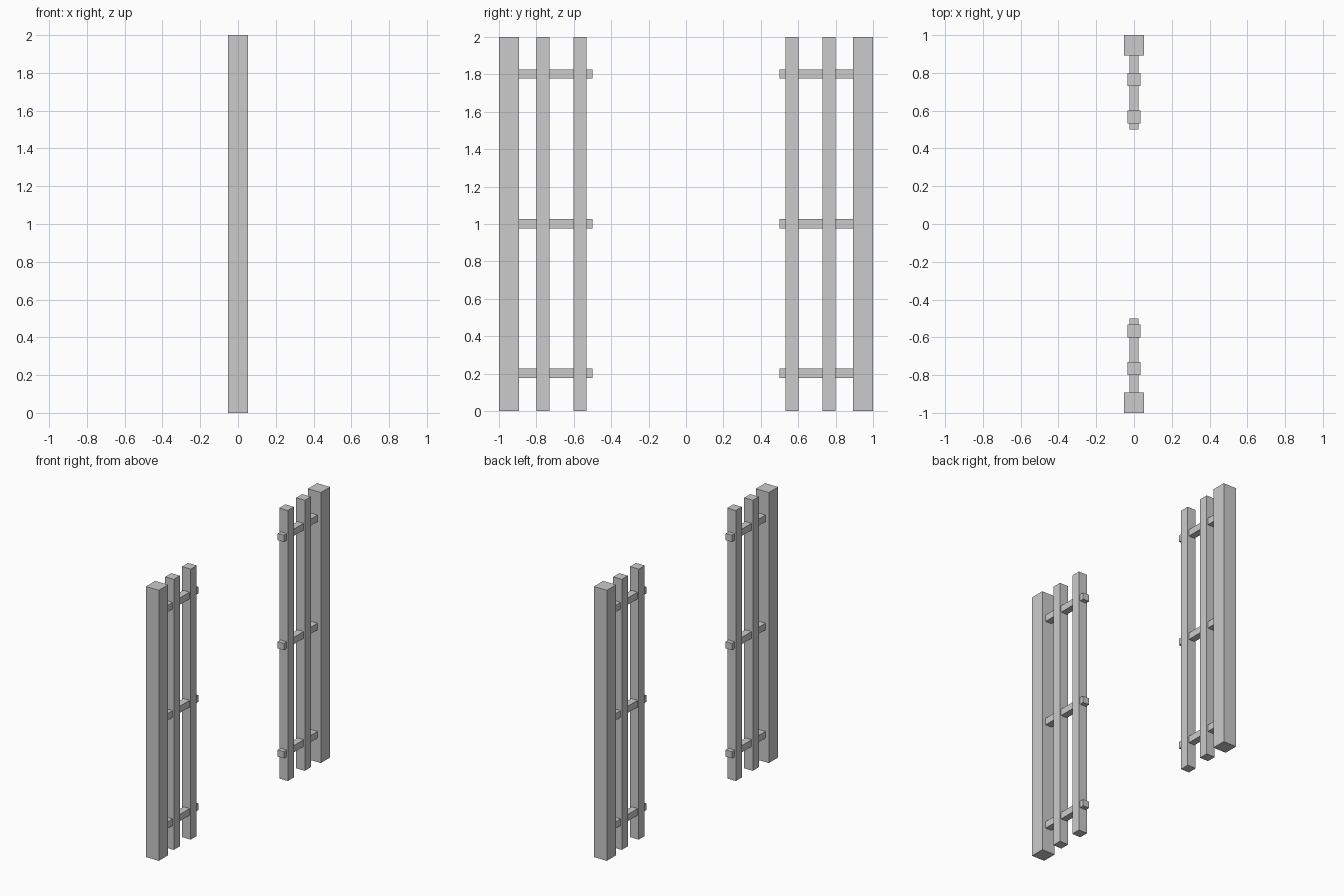
import bpy

if "Cube" in bpy.data.objects:
    bpy.data.objects.remove(bpy.data.objects["Cube"])

HEIGHT = 2.0


def box(name, size, center):
    """Box with real dimensions baked into its mesh."""
    bpy.ops.mesh.primitive_cube_add(size=1, location=center)
    obj = bpy.context.object
    obj.name = name
    obj.scale = size
    bpy.ops.object.transform_apply(location=False, rotation=False, scale=True)
    return obj


# Two matching fence panels facing each other across the gateway
for label, side in (("front", -1), ("back", 1)):
    # Heavy outer post
    box(f"{label}_outer_post", (0.106, 0.108, HEIGHT), (0, side * 0.946, HEIGHT / 2))

    # Slim upright pickets
    for name, y in (("middle_picket", 0.765), ("inner_picket", 0.567)):
        box(f"{label}_{name}", (0.07, 0.07, HEIGHT), (0, side * y, HEIGHT / 2))

    # Horizontal rails running from the post through the pickets
    for name, z in (("lower_rail", 0.2), ("middle_rail", 1.0), ("upper_rail", 1.8)):
        box(f"{label}_{name}", (0.05, 0.4, 0.05), (0, side * 0.7, z + 0.002))
